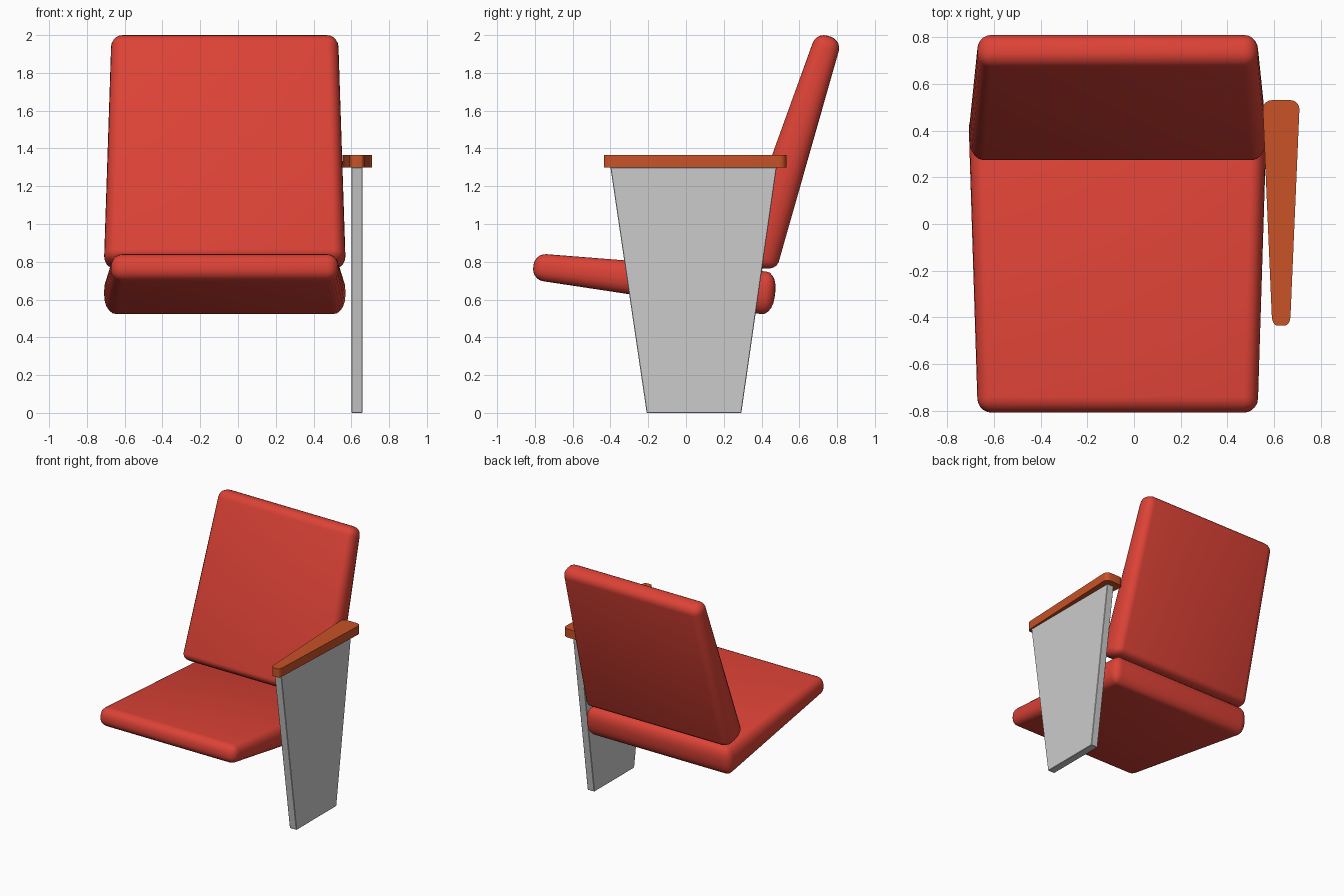
import bpy, bmesh
from mathutils import Vector
from math import radians

if "Cube" in bpy.data.objects:
    bpy.data.objects.remove(bpy.data.objects["Cube"])


def material(name, rgb):
    m = bpy.data.materials.new(name)
    m.diffuse_color = (*rgb, 1)
    m.use_nodes = True
    m.node_tree.nodes["Principled BSDF"].inputs["Base Color"].default_value = m.diffuse_color
    return m


RED = material("red_upholstery", (0.72, 0.055, 0.037))
ORANGE = material("orange_wood", (0.58, 0.085, 0.02))


def finish(name, bm, mat=None, smooth=False):
    bmesh.ops.recalc_face_normals(bm, faces=bm.faces)
    me = bpy.data.meshes.new(name)
    bm.to_mesh(me)
    bm.free()
    ob = bpy.data.objects.new(name, me)
    bpy.context.collection.objects.link(ob)
    if mat:
        me.materials.append(mat)
    if smooth:
        bpy.ops.object.select_all(action='DESELECT')
        ob.select_set(True)
        bpy.context.view_layer.objects.active = ob
        bpy.ops.object.shade_smooth_by_angle(angle=radians(30))
    return ob


def box(size):
    bm = bmesh.new()
    bmesh.ops.create_cube(bm, size=1)
    bmesh.ops.scale(bm, vec=size, verts=bm.verts)
    return bm


def bevel(bm, edges, r, segments):
    bmesh.ops.bevel(bm, geom=edges, offset=r, segments=segments,
                    profile=0.5, affect='EDGES')


def cushion(name, thin_a, thin_b, thick_a, thick_b):
    """Rounded pad; its side profile (y, z) tapers from a thin to a thick end."""
    length, width, thick = 1.28, 1.2, 0.14
    bm = box((width, length, thick))
    bevel(bm, bm.edges[:], 0.06, 5)
    ta, tb, ka, kb = map(Vector, (thin_a, thin_b, thick_a, thick_b))
    for v in bm.verts:
        u, w = v.co.y / length + 0.5, v.co.z / thick + 0.5
        p = tb.lerp(ta, w).lerp(kb.lerp(ka, w), u)
        v.co = (v.co.x * (1 + u * 0.067) - 0.07, p.x, p.y)
    return finish(name, bm, RED, True)


# Seat and backrest share one tapered pad shape
cushion("seat", (-0.80, 0.845), (-0.816, 0.706), (0.485, 0.744), (0.458, 0.514))
cushion("backrest", (0.691, 2.015), (0.825, 1.973), (0.255, 0.810), (0.474, 0.740))

# Side panel, wider at the top
bm = box((0.06, 1, 1.3))
for v in bm.verts:
    top, back = v.co.z > 0, v.co.y > 0
    y = (0.48 if back else -0.40) if top else (0.293 if back else -0.208)
    v.co = (v.co.x + 0.63, y, v.co.z + 0.65)
bevel(bm, bm.edges[:], 0.003, 1)
finish("side_panel", bm)

# Armrest, rounded in plan and narrowing to the front
bm = box((0.16, 0.966, 0.068))
bevel(bm, [e for e in bm.edges
           if abs(e.verts[0].co.z - e.verts[1].co.z) > 0.01], 0.04, 5)
for v in bm.verts:
    u = v.co.y / 0.966 + 0.5
    v.co = (v.co.x * (0.48 + 0.52 * u) + 0.631, v.co.y + 0.048, v.co.z + 1.332)
finish("armrest", bm, ORANGE, True)
